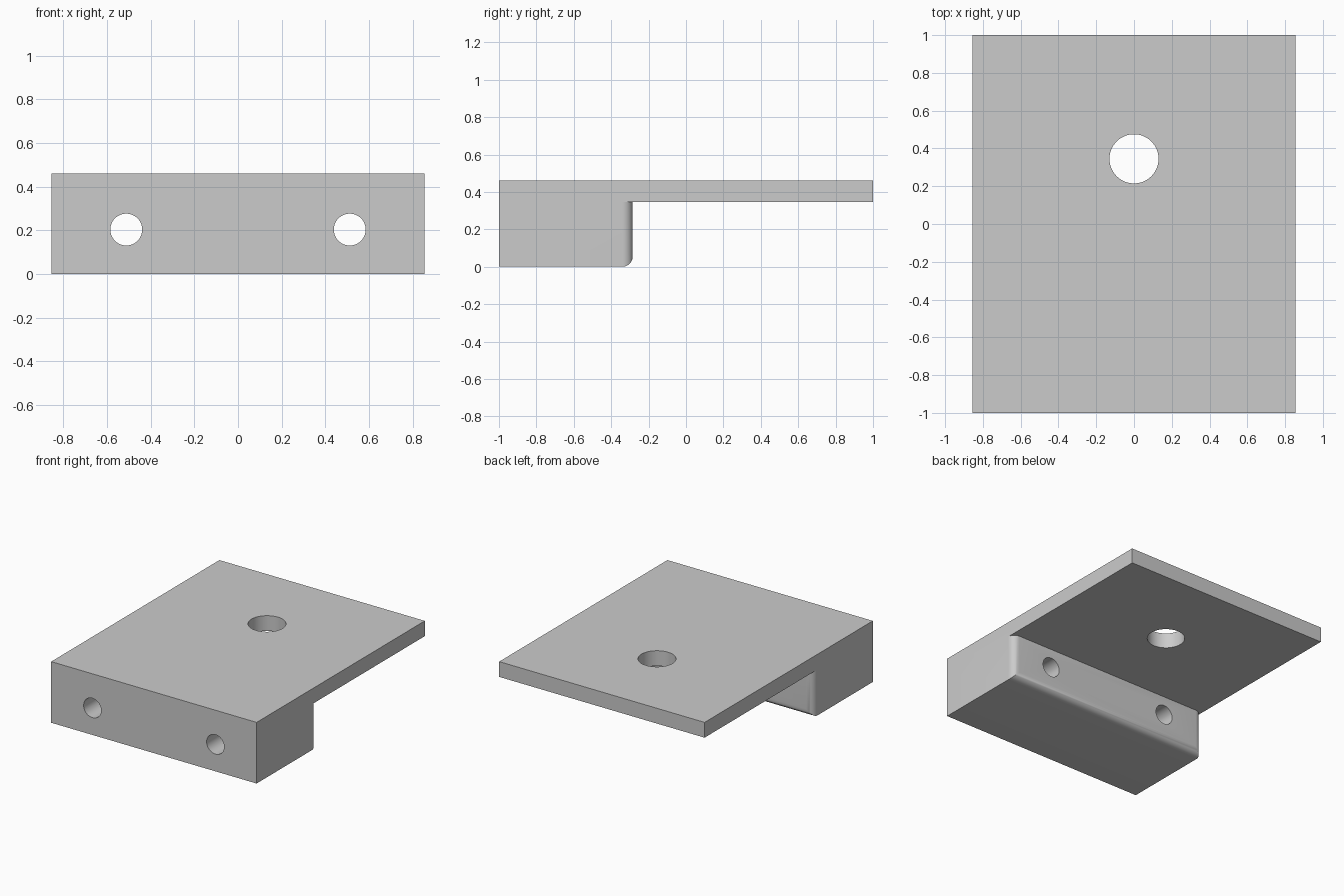
import bpy
import bmesh
from math import pi
from mathutils import Matrix, Vector

cube = bpy.data.objects.get("Cube")
if cube:
    bpy.data.objects.remove(cube, do_unlink=True)

HALF_W, TOP, PLATE_Z, BLOCK_Y, FILLET = 0.855, 0.46, 0.345, -0.285, 0.055

grey = bpy.data.materials.new("light_grey")
grey.use_nodes = True
grey.diffuse_color = (0.6, 0.6, 0.6, 1)
grey.node_tree.nodes["Principled BSDF"].inputs["Base Color"].default_value = (0.6, 0.6, 0.6, 1)


def add_object(name, bm):
    mesh = bpy.data.meshes.new(name)
    bm.to_mesh(mesh)
    bm.free()
    mesh.materials.append(grey)
    obj = bpy.data.objects.new(name, mesh)
    bpy.context.collection.objects.link(obj)
    return obj


def box(low, high):
    low, high = Vector(low), Vector(high)
    bm = bmesh.new()
    bmesh.ops.create_cube(bm, size=1, matrix=Matrix.Translation((low + high) / 2)
                          @ Matrix.Diagonal((high - low).to_4d()))
    return bm


def drill(name, radius, centre, depth, turn=0):
    bm = bmesh.new()
    bmesh.ops.create_cone(bm, cap_ends=True, segments=64, radius1=radius, radius2=radius,
                          depth=depth, matrix=Matrix.Translation(centre) @ Matrix.Rotation(turn, 4, "X"))
    obj = add_object(name, bm)
    obj.hide_render = True
    return obj


def combine(target, tool, operation):
    mod = target.modifiers.new(operation.title(), "BOOLEAN")
    mod.operation, mod.solver, mod.object = operation, "EXACT", tool
    bpy.ops.object.modifier_apply(modifier=mod.name)
    bpy.data.objects.remove(tool, do_unlink=True)


# Flat top plate
bracket = add_object("mounting_bracket", box((-HALF_W, -1, PLATE_Z), (HALF_W, 1, TOP)))
bpy.ops.object.select_all(action="DESELECT")
bpy.context.view_layer.objects.active = bracket
bracket.select_set(True)

# Front block, rounded on the lower and side edges of its back face
bm = box((-HALF_W, -1, 0), (HALF_W, BLOCK_Y, 0.4))
rounded = [e for e in bm.edges
           if all(v.co.y > -0.5 for v in e.verts) and any(v.co.z < 0.1 for v in e.verts)]
bmesh.ops.bevel(bm, geom=rounded, offset=FILLET, offset_type="OFFSET", segments=8,
                profile=0.5, affect="EDGES", clamp_overlap=True)
combine(bracket, add_object("front_block", bm), "UNION")

# Two screw holes through the block and one large hole through the plate
for side in (-1, 1):
    combine(bracket, drill("screw_hole", 0.073, (side * 0.512, -0.65, 0.203), 1, pi / 2), "DIFFERENCE")
combine(bracket, drill("plate_hole", 0.13, (0, 0.345, 0.4), 0.5), "DIFFERENCE")

bpy.ops.object.shade_smooth_by_angle(angle=pi / 6)
